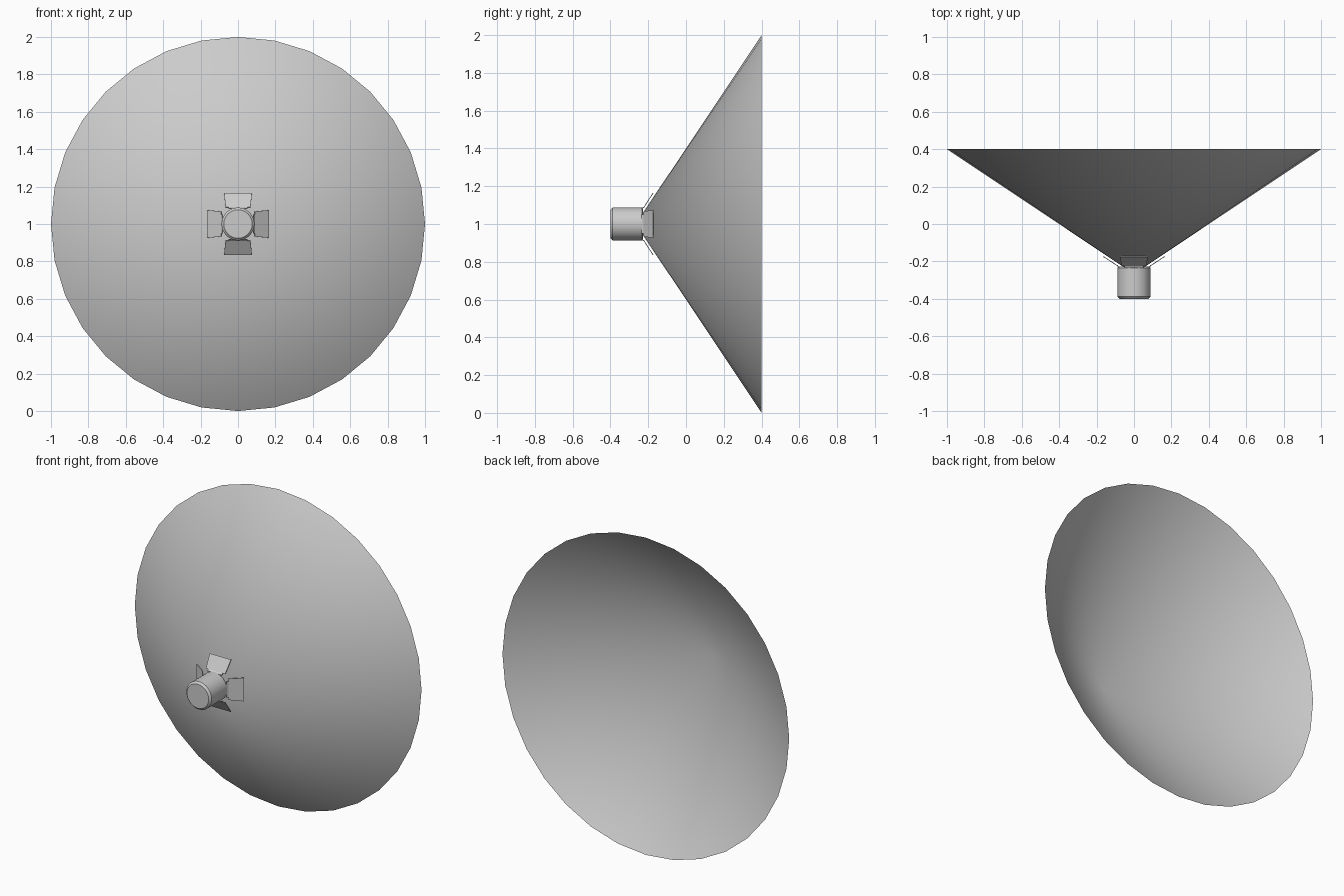
import bpy, bmesh, math
from mathutils import Matrix, Vector

if "Cube" in bpy.data.objects:
    bpy.data.objects.remove(bpy.data.objects["Cube"])


def lathe(name, profile, sides=32, angle=40):
    """Revolve (radius, y) points around the horizontal lamp axis at z = 1."""
    bm = bmesh.new()
    rings = []
    for r, y in profile:
        if r == 0:
            rings.append([bm.verts.new((0, y, 1))])
        else:
            rings.append([bm.verts.new((r * math.sin(2 * math.pi * i / sides), y,
                                        1 + r * math.cos(2 * math.pi * i / sides)))
                          for i in range(sides)])
    for a, b in zip(rings, rings[1:]):
        for i in range(sides):
            j = (i + 1) % sides
            quad = [a[i % len(a)], a[j % len(a)], b[j % len(b)], b[i % len(b)]]
            bm.faces.new(list(dict.fromkeys(quad)))
    bmesh.ops.recalc_face_normals(bm, faces=bm.faces)
    return finish(name, bm, angle)


def finish(name, bm, angle=None):
    mesh = bpy.data.meshes.new(name)
    bm.to_mesh(mesh)
    bm.free()
    obj = bpy.data.objects.new(name, mesh)
    bpy.context.collection.objects.link(obj)
    if angle:
        bpy.ops.object.select_all(action='DESELECT')
        obj.select_set(True)
        bpy.context.view_layer.objects.active = obj
        bpy.ops.object.shade_smooth_by_angle(angle=math.radians(angle))
    return obj


def plate(name, outline, thickness, turn):
    """Thin plate from (x, y, z) corners about the axis, turned round it."""
    p = [Vector(c) for c in outline]
    n = (p[1] - p[0]).cross(p[2] - p[1]).normalized() * thickness / 2
    spin = Matrix.Translation((0, 0, 1)) @ Matrix.Rotation(turn, 4, 'Y')
    bm = bmesh.new()
    lo = [bm.verts.new(spin @ (v - n)) for v in p]
    hi = [bm.verts.new(spin @ (v + n)) for v in p]
    bm.faces.new(lo[::-1])
    bm.faces.new(hi)
    for i in range(4):
        j = (i + 1) % 4
        bm.faces.new((lo[i], lo[j], hi[j], hi[i]))
    bmesh.ops.recalc_face_normals(bm, faces=bm.faces)
    return finish(name, bm)


# Light beam: open cone whose tip sits inside the housing
lathe("light_beam", [(0, -0.267), (1, 0.4)])

# Lamp housing: closed bevelled rear, hollow mouth
lathe("lamp_housing", [(0, -0.4), (0.076, -0.4), (0.088, -0.388), (0.088, -0.234),
                       (0.081, -0.227), (0.074, -0.227), (0.074, -0.3), (0, -0.3)], angle=30)

# Four flared barn doors, each with a hinge strip
for k, side in enumerate(("top", "right", "bottom", "left")):
    turn = k * math.pi / 2
    plate("barn_door_" + side, [(-0.067, -0.222, 0.09), (0.067, -0.222, 0.09),
                                (0.074, -0.174, 0.164), (-0.074, -0.174, 0.164)], 0.004, turn)
    plate("hinge_" + side, [(-0.05, -0.234, 0.082), (0.05, -0.234, 0.082),
                            (0.05, -0.22, 0.09), (-0.05, -0.22, 0.09)], 0.005, turn)
